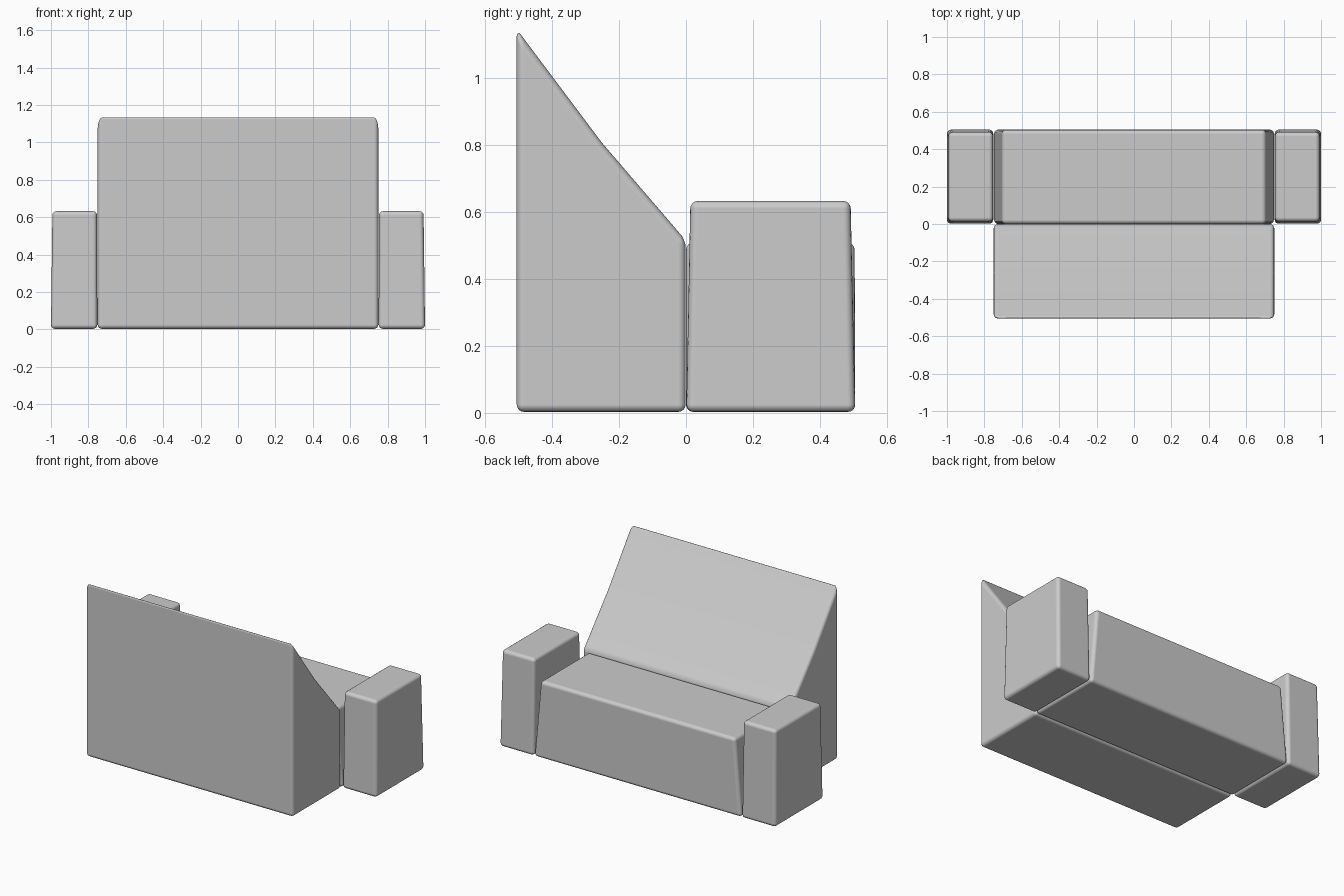
import bpy, bmesh

if "Cube" in bpy.data.objects:
    bpy.data.objects.remove(bpy.data.objects["Cube"])


def loft(name, rings, bevel=0.022):
    """Closed solid through two matching rings of points, with softened edges."""
    bm = bmesh.new()
    a, b = [[bm.verts.new(p) for p in ring] for ring in rings]
    bm.faces.new(a)
    bm.faces.new(b)
    for i in range(len(a)):
        j = (i + 1) % len(a)
        bm.faces.new((a[i], a[j], b[j], b[i]))
    bmesh.ops.recalc_face_normals(bm, faces=bm.faces)
    mesh = bpy.data.meshes.new(name)
    bm.to_mesh(mesh)
    bm.free()
    mesh.shade_smooth()
    obj = bpy.data.objects.new(name, mesh)
    bpy.context.collection.objects.link(obj)
    mod = obj.modifiers.new("soft_edges", 'BEVEL')
    mod.width = bevel
    mod.segments = 4
    mod.limit_method = 'ANGLE'
    mod.harden_normals = True
    return obj


def rect(x0, x1, y0, y1, z):
    return [(x0, y0, z), (x1, y0, z), (x1, y1, z), (x0, y1, z)]


# Backrest: wedge profile (y, z) with a slightly dished slope, swept across x
profile = [(-0.505, 0.003), (-0.505, 1.145), (-0.25, 0.805), (-0.001, 0.515), (-0.001, 0.003)]
loft("backrest", [[(x, y, z) for y, z in profile] for x in (-0.75, 0.75)])

# Seat: block whose ends lean in towards the top
loft("seat", [rect(-0.75, 0.75, 0.0, 0.505, 0.003), rect(-0.705, 0.705, 0.0, 0.503, 0.508)])

# Armrests: slightly tapered blocks, one each side
for name, s in (("left_armrest", -1), ("right_armrest", 1)):
    loft(name, [rect(s * 0.752, s * 1.0, 0.001, 0.505, 0.003),
                rect(s * 0.754, s * 0.992, 0.013, 0.491, 0.632)])
